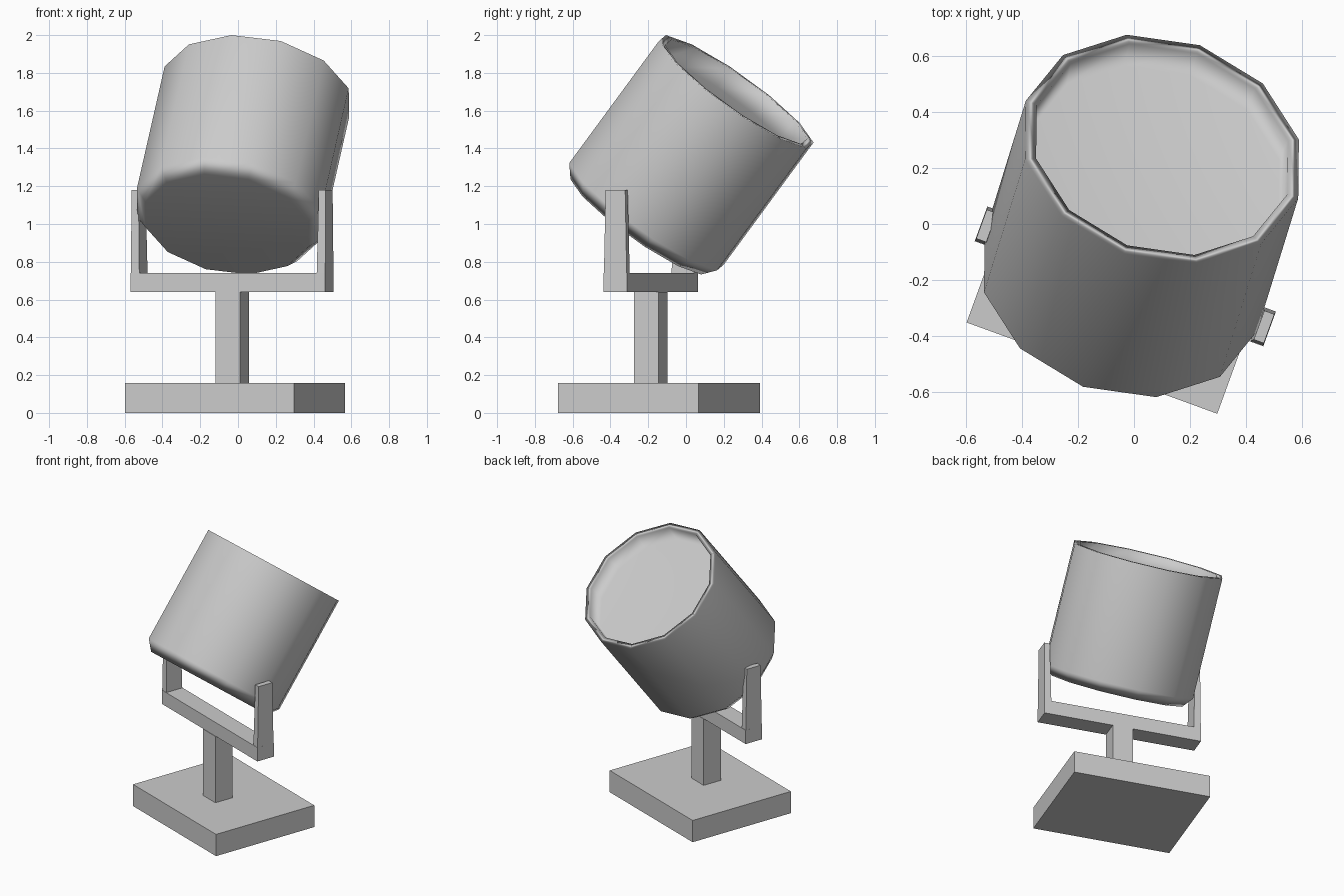
import bpy, bmesh, math
from mathutils import Vector, Matrix

if "Cube" in bpy.data.objects:
    bpy.data.objects.remove(bpy.data.objects["Cube"])

YAW = Matrix.Rotation(math.radians(-20), 4, 'Z')


def finish(bm, name):
    bmesh.ops.recalc_face_normals(bm, faces=bm.faces)
    me = bpy.data.meshes.new(name)
    bm.to_mesh(me)
    bm.free()
    ob = bpy.data.objects.new(name, me)
    bpy.context.collection.objects.link(ob)
    return ob


def box(name, centre, offset, size, z0, z1, top=None, top_shift=0):
    """Box turned with the stand; the top can be narrower and shifted sideways."""
    bm = bmesh.new()
    bmesh.ops.create_cube(bm, size=1)
    top = top or size
    for v in bm.verts:
        up = v.co.z > 0
        w, d = top if up else size
        v.co = (offset + v.co.x * w + (top_shift if up else 0), v.co.y * d, z1 if up else z0)
    bm.transform(Matrix.Translation((*centre, 0)) @ YAW)
    return finish(bm, name)


# Stand: base plate, post and fork
box("base_plate", (-0.015, -0.143), 0, (0.952, 0.79), 0, 0.158)
yoke = (-0.031, -0.187)
box("post", yoke, 0, (0.14, 0.138), 0.158, 0.64)
box("crossbar", yoke, 0, (1.096, 0.132), 0.64, 0.74)
for side, name in ((-1, "left_arm"), (1, "right_arm")):
    box(name, yoke, side * 0.523, (0.05, 0.132), 0.64, 1.18,
        top=(0.038, 0.11), top_shift=side * 0.004)

# Lamp housing: twelve-sided tilted drum with a recessed front
centre = Vector((0.10, 0.266, 1.70))
u = Vector((0.486, -0.174, 0.018))
v = Vector((0.135, 0.372, -0.30))
axis = Vector((0.15, 0.485, 0.66)).normalized()
profile = [(0.885, -0.885), (1.0, -0.815), (1.0, 0.0),
           (0.92, 0.0), (0.90, -0.12)]
bm = bmesh.new()
rings = []
for s, d in profile:
    ring = []
    for i in range(12):
        a = math.tau * i / 12
        ring.append(bm.verts.new(centre + axis * d + (u * math.cos(a) + v * math.sin(a)) * s))
    rings.append(ring)
for r0, r1 in zip(rings, rings[1:]):
    for i in range(12):
        j = (i + 1) % 12
        bm.faces.new((r0[i], r0[j], r1[j], r1[i]))
bm.faces.new(rings[0])
bm.faces.new(rings[-1])
drum = finish(bm, "lamp_housing")
for p in drum.data.polygons:
    p.use_smooth = True
drum.modifiers.new("even_shading", 'WEIGHTED_NORMAL')
